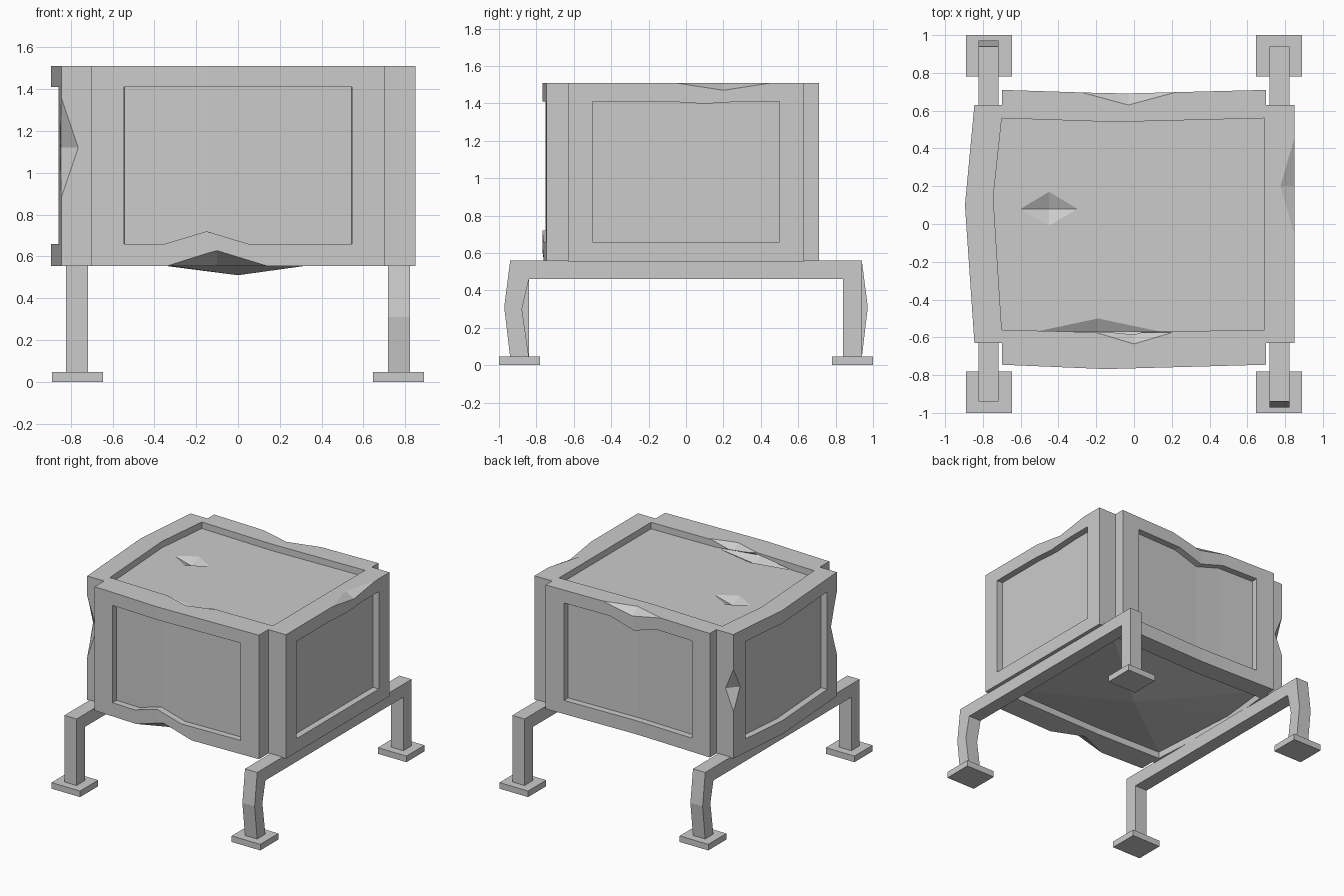
import bpy, bmesh
from mathutils import Vector

cube = bpy.data.objects.get("Cube")
if cube:
    bpy.data.objects.remove(cube, do_unlink=True)

grey = bpy.data.materials.new("plain_grey")
grey.use_nodes = True
COLOUR = (0.6, 0.6, 0.6, 1)
grey.diffuse_color = COLOUR
grey.node_tree.nodes["Principled BSDF"].inputs["Base Color"].default_value = COLOUR


def make_object(name, bm):
    bmesh.ops.recalc_face_normals(bm, faces=bm.faces)
    mesh = bpy.data.meshes.new(name)
    bm.to_mesh(mesh)
    bm.free()
    mesh.materials.append(grey)
    obj = bpy.data.objects.new(name, mesh)
    bpy.context.collection.objects.link(obj)
    return obj


def prism(name, outline, shift):
    """Extrude a closed outline of 3D points along a vector."""
    bm = bmesh.new()
    face = bm.faces.new([bm.verts.new(p) for p in outline])
    new = bmesh.ops.extrude_face_region(bm, geom=[face], use_keep_orig=True)["geom"]
    verts = [g for g in new if isinstance(g, bmesh.types.BMVert)]
    bmesh.ops.translate(bm, verts=verts, vec=shift)
    return make_object(name, bm)


def box(name, low, high):
    (x0, y0, z0), (x1, y1, z1) = low, high
    base = [(x0, y0, z0), (x1, y0, z0), (x1, y1, z0), (x0, y1, z0)]
    return prism(name, base, (0, 0, z1 - z0))


def dent_cutter(centre, radii):
    """Octahedron that chips a faceted dent."""
    bm = bmesh.new()
    c = Vector(centre)
    tips = []
    for axis in range(3):
        step = Vector((0, 0, 0))
        step[axis] = radii[axis]
        tips.append((bm.verts.new(c - step), bm.verts.new(c + step)))
    for a in tips[0]:
        for b in tips[1]:
            for d in tips[2]:
                bm.faces.new((a, b, d))
    return make_object("dent_cutter", bm)


def cut(target, cutter):
    cutter.hide_render = True
    mod = target.modifiers.new("cut", "BOOLEAN")
    mod.operation = "DIFFERENCE"
    mod.solver = "EXACT"
    mod.object = cutter
    bpy.context.view_layer.objects.active = target
    bpy.ops.object.modifier_apply(modifier=mod.name)
    bpy.data.objects.remove(cutter, do_unlink=True)


# Crate walls: cross-shaped plan, each side a bulged frame with a sunken panel
LEVELS = (0.555, 0.66, 1.41, 1.51)
PANEL_DEPTH = 0.05
# outward, along, distance, half width, panel half, bulge, bulge at, (dent at, sill lift, head lift)
SIDES = [
    ((0, -1), (1, 0), 0.745, 0.7, 0.545, 0.023, -0.15, (-0.15, 0.06, 0)),
    ((1, 0), (0, 1), 0.85, 0.63, 0.5, 0, 0.1, (0.1, 0, -0.012)),
    ((0, 1), (-1, 0), 0.71, 0.7, 0.545, -0.02, 0.08, (0.04, 0, -0.06)),
    ((-1, 0), (0, -1), 0.845, 0.63, 0.5, 0.05, -0.1, (-0.1, 0, 0)),
]

bm = bmesh.new()
columns, panel_cols = [], []
for out, along, dist, half, panel, bulge, peak, (dent, sill, head) in SIDES:
    out, along = Vector(out), Vector(along)
    stops = sorted({-half, -panel, dent - 0.2, dent, dent + 0.2, panel, half})
    start = len(columns)
    panel_cols.append([start + i for i, t in enumerate(stops[:-1]) if -panel <= t < panel])
    for t in stops:
        span = half - peak if t > peak else half + peak
        p = out * (dist + bulge * (1 - abs(t - peak) / span)) + along * t
        lift = (0, sill, head, 0) if t == dent else (0, 0, 0, 0)
        columns.append([bm.verts.new((p.x, p.y, z + dz)) for z, dz in zip(LEVELS, lift)])
    # re-entrant corner before the next side
    sx = 0.7 * (out.x + along.x)
    sy = 0.63 * (out.y + along.y)
    columns.append([bm.verts.new((sx, sy, z)) for z in LEVELS])

quads = {}
for i, col in enumerate(columns):
    nxt = columns[(i + 1) % len(columns)]
    for r in range(3):
        quads[i, r] = bm.faces.new((col[r], nxt[r], nxt[r + 1], col[r + 1]))
bm.faces.new([c[3] for c in columns])
bm.faces.new([c[0] for c in reversed(columns)])
bm.normal_update()
for cols in panel_cols:
    bmesh.ops.inset_region(bm, faces=[quads[i, 1] for i in cols], thickness=0,
                           depth=-PANEL_DEPTH, use_even_offset=True)
body = make_object("crate_body", bm)

# Sunken lid and floor panels
INNER = [(-0.7, -0.56), (-0.15, -0.575), (0.69, -0.56), (0.69, 0.56),
         (-0.1, 0.54), (-0.7, 0.56), (-0.745, 0.14)]
for z, height in ((1.46, 0.2), (0.605, -0.2)):
    cut(body, prism("panel_cutter", [(x, y, z) for x, y in INNER], (0, 0, height)))

# Chips and dents
DENTS = [
    ((-0.1, -0.77, 0.555), (0.26, 0.11, 0.075)),    # front sill
    ((-0.03, 0.70, 1.51), (0.26, 0.07, 0.06)),      # back top edge
    ((0.85, 0.2, 1.51), (0.075, 0.26, 0.04)),       # right top edge
    ((-0.847, -0.632, 1.12), (0.085, 0.085, 0.25)),  # left front upright
    ((-0.847, 0.632, 1.08), (0.07, 0.08, 0.17)),    # left back upright
    ((-0.45, 0.08, 1.46), (0.15, 0.09, 0.04)),      # lid panel
    ((-0.19, -0.57, 1.46), (0.33, 0.07, 0.04)),     # lid panel front edge
    ((0.0, -0.575, 1.51), (0.2, 0.06, 0.05)),       # lid rail
]
for centre, radii in DENTS:
    cut(body, dent_cutter(centre, radii))

# Sagging floor panel
bm = bmesh.new()
rim = [bm.verts.new((x, y, 0.606)) for x, y in INNER]
tip = bm.verts.new((0, 0, 0.51))
bm.faces.new(rim)
for a, b in zip(rim, rim[1:] + rim[:1]):
    bm.faces.new((a, b, tip))
make_object("floor_panel", bm)

# Leg frames: one bridge-shaped profile per side, one leg of each buckled outwards
for side, name in ((1, "left"), (-1, "right")):
    outer = [(0.94, 0.04), (0.94, 0.56)]
    bent_outer = [(0.94, 0.04), (0.972, 0.31), (0.94, 0.56)]
    bent_inner = [(0.84, 0.46), (0.877, 0.3), (0.84, 0.04)]
    straight_inner = [(0.84, 0.04), (0.84, 0.46)]
    profile = [(-y, z) for y, z in bent_outer] + outer[::-1]
    profile += straight_inner + [(-y, z) for y, z in bent_inner]
    prism(name + "_leg_frame", [(side * 0.77 - 0.052, side * y, z) for y, z in profile],
          (0.104, 0, 0))
    for end, place in ((-1, "front"), (1, "back")):
        x, y = side * 0.768, end * 0.89
        box(f"{place}_{name}_foot", (x - 0.122, y - 0.11, 0), (x + 0.122, y + 0.11, 0.047))
